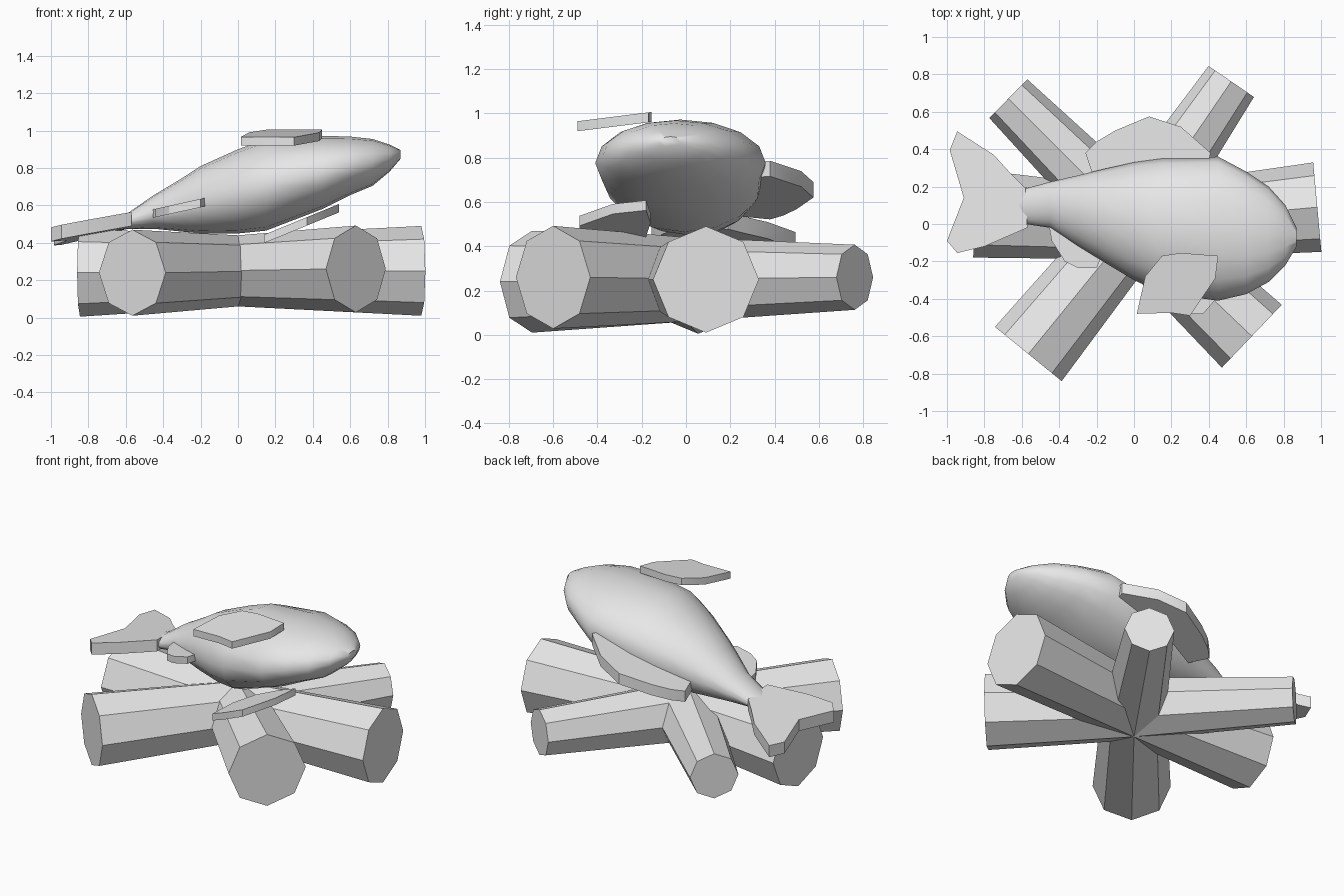
import bpy
import bmesh
import math
from mathutils import Vector

cube = bpy.data.objects.get("Cube")
if cube:
    bpy.data.objects.remove(cube, do_unlink=True)

grey = bpy.data.materials.new("plain_grey")
grey.use_nodes = True
grey.diffuse_color = (0.8, 0.8, 0.8, 1)
grey.node_tree.nodes["Principled BSDF"].inputs["Base Color"].default_value = (0.8, 0.8, 0.8, 1)


def finish(name, bm, smooth_angle=None):
    """Turn a bmesh into a coloured object."""
    bmesh.ops.recalc_face_normals(bm, faces=bm.faces[:])
    mesh = bpy.data.meshes.new(name)
    bm.to_mesh(mesh)
    bm.free()
    mesh.materials.append(grey)
    obj = bpy.data.objects.new(name, mesh)
    bpy.context.collection.objects.link(obj)
    if smooth_angle:
        bpy.ops.object.select_all(action='DESELECT')
        obj.select_set(True)
        bpy.context.view_layer.objects.active = obj
        bpy.ops.object.shade_smooth_by_angle(angle=math.radians(smooth_angle))
    return obj


def loft(bm, rings):
    """Skin a list of point rings and cap both ends."""
    loops = [[bm.verts.new(p) for p in ring] for ring in rings]
    n = len(loops[0])
    for a, b in zip(loops, loops[1:]):
        for i in range(n):
            j = (i + 1) % n
            bm.faces.new((a[i], a[j], b[j], b[i]))
    bm.faces.new(loops[0])
    bm.faces.new(loops[-1])


# Six tapered octagonal logs meeting at the middle: end x, end y, end z, end radius
LOGS = {
    "log_right": (0.98, 0.09, 0.25, 0.24),
    "log_back_right": (0.52, 0.762, 0.26, 0.147),
    "log_back_left": (-0.672, 0.67, 0.26, 0.145),
    "log_left": (-0.845, 0.055, 0.24, 0.235),
    "log_front_left": (-0.565, -0.695, 0.24, 0.23),
    "log_front_right": (0.63, -0.6, 0.26, 0.232),
}


def log(name, x, y, z, r):
    start, end = Vector((0, 0, 0.25)), Vector((x, y, z))
    side = Vector((-y, x, 0)).normalized()
    up = Vector((0, 0, 1))
    bm = bmesh.new()
    rings = []
    for centre, radius in ((start, 0.19), (end, r)):
        rings.append([centre + radius * (math.sin(a) * side + math.cos(a) * up)
                      for a in (i * math.tau / 8 for i in range(8))])
    loft(bm, rings)
    finish(name, bm)


for log_name, spec in LOGS.items():
    log(log_name, *spec)

# Fish body lying on its side: x, y low, y high, z low, z high
BODY = [
    (-0.66, 0.04, 0.17, 0.465, 0.53),
    (-0.58, 0.00, 0.19, 0.475, 0.565),
    (-0.45, -0.02, 0.225, 0.475, 0.655),
    (-0.30, -0.12, 0.26, 0.46, 0.745),
    (-0.20, -0.18, 0.285, 0.45, 0.81),
    (0.00, -0.30, 0.33, 0.45, 0.90),
    (0.15, -0.37, 0.35, 0.465, 0.955),
    (0.45, -0.41, 0.36, 0.58, 0.972),
    (0.60, -0.375, 0.28, 0.655, 0.968),
    (0.72, -0.31, 0.20, 0.705, 0.955),
    (0.81, -0.22, 0.10, 0.78, 0.925),
    (0.87, -0.12, -0.02, 0.85, 0.895),
]
bm = bmesh.new()
rings = []
for x, y0, y1, z0, z1 in BODY:
    ring = []
    for i in range(16):
        a = i * math.tau / 16
        ring.append((x, (y0 + y1) / 2 + (y1 - y0) / 2 * math.cos(a),
                     (z0 + z1) / 2 + (z1 - z0) / 2 * math.sin(a)))
    rings.append(ring)
loft(bm, rings)
finish("fish_body", bm, 50)


def plate(name, outline, height, thick):
    """Thin fin: an outline seen from above, laid on a sloping plane."""
    bm = bmesh.new()
    loft(bm, [[(x, y, height(x, y) + s * thick / 2) for x, y in outline] for s in (-1, 1)])
    finish(name, bm, 30)


# Forked tail, split along its middle into two lobes
plate("tail_fin",
      [(-0.58, 0.19), (-0.65, 0.26), (-0.75, 0.37), (-0.945, 0.495), (-0.985, 0.395),
       (-0.91, 0.14), (-1.0, -0.09), (-0.945, -0.155), (-0.8, -0.12), (-0.57, -0.02)],
      lambda x, y: 0.515 + 0.2 * (x + 0.6) - 0.05 * (y - 0.1), 0.075)

# Side fin on the upper flank
plate("upper_side_fin",
      [(0.015, -0.48), (0.06, -0.28), (0.15, -0.17), (0.25, -0.155), (0.45, -0.17),
       (0.435, -0.29), (0.30, -0.49), (0.20, -0.475)],
      lambda x, y: 0.942 + 0.125 * (y + 0.49), 0.045)

# Side fin on the lower flank
plate("lower_side_fin",
      [(0.14, -0.46), (0.16, -0.28), (0.25, -0.18), (0.40, -0.16), (0.54, -0.18),
       (0.50, -0.33), (0.37, -0.48), (0.24, -0.48)],
      lambda x, y: 0.425 + 0.41 * (x - 0.15), 0.045)

# Long fin along the back
plate("back_fin",
      [(-0.20, 0.20), (-0.26, 0.38), (-0.20, 0.44), (-0.10, 0.50), (0.08, 0.575),
       (0.25, 0.52), (0.41, 0.38), (0.38, 0.25)],
      lambda x, y: 0.655 + 0.29 * (x - 0.08), 0.07)

# Small fin near the tail on the belly side
plate("belly_fin",
      [(-0.46, 0.02), (-0.44, -0.09), (-0.37, -0.20), (-0.30, -0.235), (-0.20, -0.235),
       (-0.17, -0.17), (-0.17, -0.05)],
      lambda x, y: 0.555 + 0.22 * (x + 0.46), 0.045)
